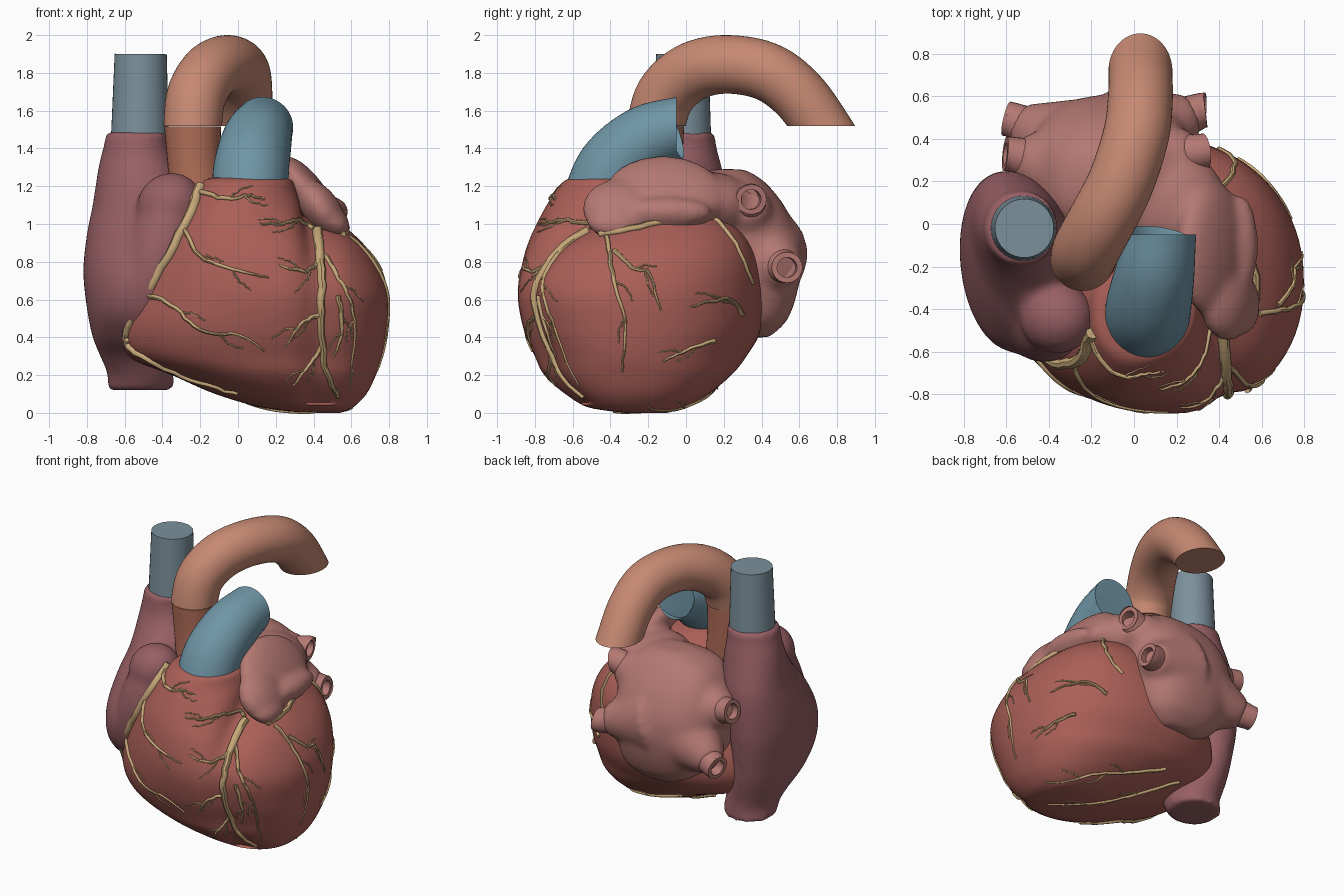
import bpy, bmesh, math, random
from mathutils import Vector, Matrix
from mathutils.bvhtree import BVHTree

if "Cube" in bpy.data.objects:
    bpy.data.objects.remove(bpy.data.objects["Cube"])

random.seed(4)


def spline(rows, n):
    """Smooth curve through rows of numbers, n steps per span."""
    out, last = [], len(rows) - 1
    for i in range(last):
        p = [rows[max(0, min(last, i + k))] for k in (-1, 0, 1, 2)]
        for j in range(n):
            t = j / n
            out.append([.5 * (2*b + (c-a)*t + (2*a-5*b+4*c-d)*t*t + (3*b-a-3*c+d)*t**3)
                        for a, b, c, d in zip(*p)])
    return out + [list(rows[-1])]


def skin(bm, rings):
    """Join rings of points into a closed skin."""
    vs = [[bm.verts.new(p) for p in r] for r in rings]
    n = len(vs[0])
    for a, b in zip(vs, vs[1:]):
        for i in range(n):
            bm.faces.new((a[i], a[(i+1) % n], b[(i+1) % n], b[i]))
    bm.faces.new(vs[0][::-1])
    bm.faces.new(vs[-1])


def loft(bm, slices, n=5, segs=72, power=2.2):
    """Slices: z, x min, x max, y min, y max, skew."""
    rings = []
    for z, x0, x1, y0, y1, k in spline(slices, n):
        ring = []
        for i in range(segs):
            a = math.tau * i / segs
            c, s = math.cos(a), math.sin(a)
            dx = (x1-x0)/2 * math.copysign(abs(c)**(2/power), c)
            dy = (y1-y0)/2 * math.copysign(abs(s)**(2/power), s)
            ring.append(Vector(((x0+x1)/2 + dx, (y0+y1)/2 + dy + k*dx, z)))
        rings.append(ring)
    skin(bm, rings)


def tube(bm, rows, n=6, segs=40, start=None, end=None, hollow=False):
    """Rows: x, y, z, radius."""
    rows = spline(rows, n)
    pts = [Vector(r[:3]) for r in rows]
    rings, side = [], None
    for i, p in enumerate(pts):
        t = (pts[min(i+1, len(pts)-1)] - pts[max(i-1, 0)]).normalized()
        if i == 0 and start:
            t = Vector(start)
        if i == len(pts)-1 and end:
            t = Vector(end)
        side = t.orthogonal() if side is None else side - t*side.dot(t)
        side.normalize()
        up = t.cross(side)
        rings.append([p + rows[i][3]*(side*math.cos(math.tau*j/segs) + up*math.sin(math.tau*j/segs))
                      for j in range(segs)])
    if hollow:
        p = pts[-1]
        rings.append([p + (q-p)*.65 for q in rings[-1]])
        rings.append([q - t*.07 for q in rings[-1]])
    skin(bm, rings)


def blob(bm, loc, size, tilt=0):
    m = Matrix.Translation(loc) @ Matrix.Rotation(tilt, 4, 'Y') @ Matrix.Diagonal((*size, 1))
    bmesh.ops.create_uvsphere(bm, u_segments=40, v_segments=24, radius=1, matrix=m)


def finish(bm, name, color, fuse=0):
    """Make the object; fuse = smoothing steps after merging overlapping pieces."""
    bmesh.ops.recalc_face_normals(bm, faces=bm.faces)
    me = bpy.data.meshes.new(name)
    bm.to_mesh(me)
    bm.free()
    for f in me.polygons:
        f.use_smooth = True
    me.set_sharp_from_angle(angle=math.radians(45))
    ob = bpy.data.objects.new(name, me)
    bpy.context.collection.objects.link(ob)
    mat = bpy.data.materials.new(name + "_colour")
    mat.diffuse_color = (*color, 1)
    mat.use_nodes = True
    mat.node_tree.nodes["Principled BSDF"].inputs["Base Color"].default_value = mat.diffuse_color
    me.materials.append(mat)
    if fuse:
        r = ob.modifiers.new("fuse", 'REMESH')
        r.mode, r.voxel_size, r.use_smooth_shade = 'VOXEL', .02, True
        s = ob.modifiers.new("soften", 'SMOOTH')
        s.factor, s.iterations = .5, fuse


# Ventricles, with a groove down the front between the two chambers
bm = bmesh.new()
loft(bm, [(0, .34, .54, -.32, -.1, 0), (.03, .12, .61, -.52, .0, 0), (.1, -.12, .68, -.64, .12, 0),
          (.2, -.35, .73, -.75, .24, 0), (.3, -.58, .765, -.8, .32, -.03), (.45, -.64, .79, -.86, .4, -.05),
          (.65, -.57, .79, -.89, .41, -.04), (.85, -.45, .7, -.85, .36, .07), (1.0, -.34, .55, -.78, .24, .2),
          (1.15, -.23, .36, -.7, .02, .2), (1.23, -.18, .29, -.64, -.14, .1), (1.25, -.1, .2, -.56, -.25, 0)])
for v in bm.verts:
    if v.co.y < -.3 and v.co.z > .05:
        g = (.045 + .07 * max(0, min(1, (v.co.z - .7) / .3))) * math.exp(-((v.co.x - .44) / .09)**2)
        v.co += (Vector((.15, -.25, v.co.z)) - v.co).normalized() * g
bmesh.ops.recalc_face_normals(bm, faces=bm.faces)
surface = BVHTree.FromBMesh(bm)
finish(bm, "ventricles", (.40, .115, .095))

# Right atrium with its appendage and lower vein stump
bm = bmesh.new()
loft(bm, [(.12, -.7, -.34, -.17, .18, 0), (.2, -.69, -.34, -.22, .17, 0), (.3, -.73, -.36, -.3, .18, 0),
          (.4, -.77, -.38, -.44, .2, 0), (.55, -.8, -.38, -.57, .22, -.1), (.75, -.82, -.33, -.6, .24, -.25),
          (.95, -.8, -.28, -.52, .24, -.35), (1.1, -.77, -.27, -.4, .23, -.35), (1.3, -.74, -.33, -.24, .19, -.1),
          (1.42, -.71, -.36, -.2, .16, 0), (1.49, -.7, -.35, -.2, .16, 0)], segs=48, power=2)
blob(bm, (-.42, -.43, .82), (.19, .22, .42), .25)
blob(bm, (-.36, -.44, 1.1), (.17, .17, .18), .9)
finish(bm, "right_atrium", (.31, .115, .13), 18)

# Upper great vein
bm = bmesh.new()
tube(bm, [(-.52, -.02, 1.4, .155), (-.515, -.02, 1.9, .138)], n=3)
finish(bm, "superior_vein", (.2, .28, .33))

# Left atrium, its ear-shaped appendage and four flared vein roots
ROOTS = [((.05, .28, 1.0), (.29, .335, 1.12), (.34, .345, 1.13)),
         ((.0, .4, .83), (.28, .52, .775), (.335, .535, .77)),
         ((-.32, .25, .94), (-.55, .32, .99), (-.605, .33, 1.0)),
         ((-.26, .35, .76), (-.54, .475, .665), (-.6, .495, .65))]
bm = bmesh.new()
loft(bm, [(.4, -.2, .08, .3, .44, 0), (.5, -.37, .2, .12, .54, .05), (.7, -.49, .27, -.03, .6, .05),
          (.9, -.5, .28, -.08, .6, .05), (1.08, -.46, .26, -.08, .53, .03), (1.22, -.36, .2, .0, .42, 0),
          (1.29, -.18, .06, .14, .31, 0)], segs=48, power=2.5)
blob(bm, (.17, .1, 1.1), (.26, .26, .18))
blob(bm, (.37, -.12, 1.15), (.1, .32, .25), -.62)
blob(bm, (.44, -.36, 1.08), (.1, .19, .18), -.62)
blob(bm, (.5, -.1, 1.06), (.085, .24, .08), -.62)
blob(bm, (.52, -.38, 1.0), (.07, .14, .08), -.62)
for a, b, c in ROOTS:
    tube(bm, [(*a, .27), (*b, .095)], segs=24)
finish(bm, "left_atrium", (.46, .19, .17), 14)

# Four open lung veins
bm = bmesh.new()
for a, b, c in ROOTS:
    tube(bm, [(*a, .14), (*b, .088), (*c, .082)], segs=24, hollow=True)
finish(bm, "lung_veins", (.46, .19, .17))

# Aorta: root, and arch cut level at its far end
bm = bmesh.new()
tube(bm, [(-.2, -.17, 1.0, .14), (-.23, -.16, 1.3, .14), (-.24, -.16, 1.515, .15)], end=(0, 0, 1))
finish(bm, "aortic_root", (.45, .16, .1))
bm = bmesh.new()
tube(bm, [(-.24, -.16, 1.52, .154), (-.22, -.11, 1.68, .157), (-.15, .02, 1.8, .157), (-.06, .2, 1.845, .155),
          (.01, .42, 1.81, .155), (.03, .59, 1.69, .152), (.03, .73, 1.5, .15), (.03, .85, 1.3, .15)],
     start=(0, 0, 1), segs=48)
bmesh.ops.bisect_plane(bm, geom=bm.verts[:] + bm.edges[:] + bm.faces[:], plane_co=(0, 0, 1.519),
                       plane_no=(0, 0, -1), clear_outer=True)
bmesh.ops.holes_fill(bm, edges=[e for e in bm.edges if e.is_boundary], sides=0)
finish(bm, "aortic_arch", (.57, .25, .17))

# Pulmonary trunk
bm = bmesh.new()
tube(bm, [(.06, -.46, 1.1, .2), (.07, -.38, 1.29, .2), (.1, -.22, 1.44, .185), (.13, -.05, 1.51, .162)],
     end=(0, 1, 0), segs=48)
finish(bm, "pulmonary_trunk", (.16, .3, .38))

# Coronary arteries, drawn in flat views and cast on the ventricles
VIEWS = {  # flat point to ray start, ray direction
    "front": lambda a, b: (Vector((a, -2, b)), Vector((0, 1, 0))),
    "side": lambda a, b: (Vector((2, a, b)), Vector((-1, 0, 0))),
    "below": lambda a, b: (Vector((a, b, -1)), Vector((0, 0, 1))),
}
arteries = bmesh.new()


def vessel(view, path, r0, r1, twigs=0):
    flat = spline(path, 6)
    rows, n = [], len(flat) - 1
    for i, (a, b) in enumerate(flat):
        w = 0 if i == 0 else .005
        o, d = VIEWS[view](a + random.uniform(-w, w), b + random.uniform(-w, w))
        hit, normal = surface.ray_cast(o, d)[:2]
        if hit is None:
            hit, normal = surface.find_nearest(o + d * (2 - .3 * (view == "front")))[:2]
        r = r0 + (r1 - r0) * i / n
        rows.append((*(hit + normal * r * .3), r))
    tube(arteries, rows, n=1, segs=8)
    for k in range(twigs):
        i = int(n * (.35 + .6 * k / twigs))
        p, q = Vector(flat[i]), Vector(flat[i + 1])
        turn = Matrix.Rotation(random.uniform(.5, .8) * (-1)**k, 2)
        step = turn @ (q - p).normalized() * random.uniform(.05, .075)
        vessel(view, [p, p + step, p + step * 1.5 + (q - p).normalized() * .05], r1 + .001, .003)


vessel("front", [(-.19, 1.2), (-.28, .98), (-.45, .68), (-.57, .48), (-.58, .37), (-.5, .3), (-.25, .18),
                 (0, .1)], .03, .01)
vessel("front", [(.42, .96), (.44, .75), (.44, .5), (.46, .25), (.53, .09)], .027, .012)
for path in ([(-.2, 1.17), (-.05, 1.13), (.05, 1.15), (.14, 1.13)],
             [(-.28, .98), (-.2, .83), (0, .75), (.16, .72)],
             [(-.5, .63), (-.35, .57), (-.2, .44), (0, .41), (.14, .33)],
             [(.4, .97), (.32, 1.02), (.22, 1.0), (.12, 1.0)],
             [(.43, .8), (.35, .75), (.22, .78)],
             [(.43, .52), (.33, .47), (.25, .35)],
             [(.45, .35), (.37, .25), (.29, .14)],
             [(.43, .88), (.52, .73), (.6, .57), (.62, .4), (.59, .15)],
             [(.53, .62), (.55, .45), (.51, .3)]):
    vessel("front", path, .014, .005, 2)
vessel("side", [(-.46, .94), (-.2, .99), (.08, 1.05), (.24, .93), (.35, .69)], .02, .01)
for path in ([(-.42, .93), (-.38, .7), (-.32, .45), (-.34, .22)],
             [(-.38, .86), (-.27, .76), (-.2, .74), (-.13, .54)],
             [(.3, .52), (.22, .6), (.02, .56)],
             [(.15, .38), (0, .33), (-.12, .27)]):
    vessel("side", path, .013, .005, 2)
for path in ([(-.3, .1), (-.05, -.02), (.2, -.2), (.42, -.38)],
             [(-.1, .2), (.2, .12), (.42, .02), (.6, -.2)]):
    vessel("below", path, .014, .006, 3)
finish(arteries, "coronary_arteries", (.57, .39, .19))
